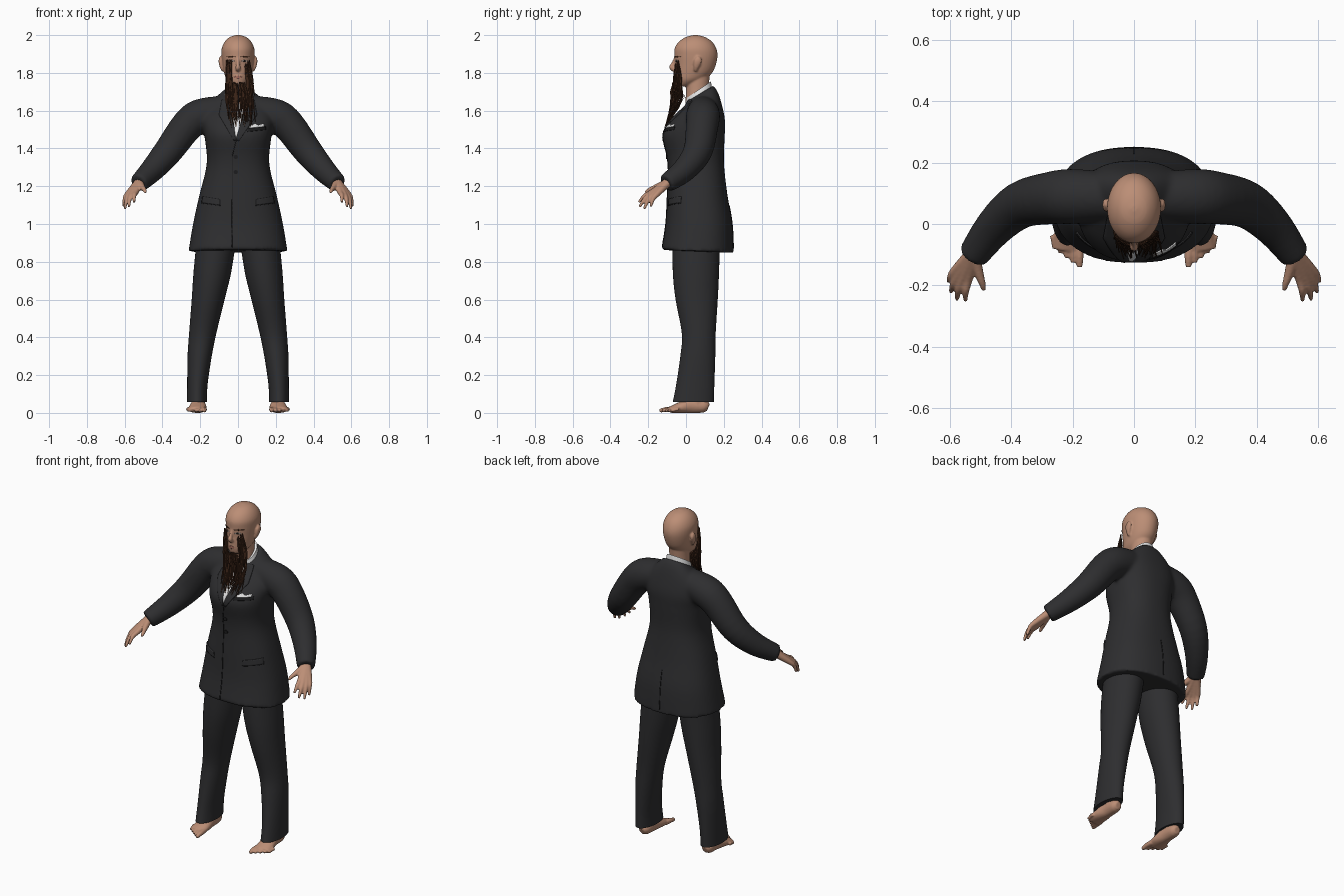
import bpy, bmesh, math, random
from mathutils import Vector
from mathutils.bvhtree import BVHTree

random.seed(4)
if "Cube" in bpy.data.objects:
    bpy.data.objects.remove(bpy.data.objects["Cube"])


def material(name, *rgb):
    m = bpy.data.materials.new(name)
    m.use_nodes = True
    m.diffuse_color = (*rgb, 1)
    m.node_tree.nodes["Principled BSDF"].inputs["Base Color"].default_value = (*rgb, 1)
    return m


SKIN = material("skin", .5, .27, .18)
SUIT = material("charcoal suit", .027, .027, .029)
TRIM = material("dark trim", .012, .012, .013)
SHIRT = material("white cotton", .8, .8, .8)
HAIR = material("brown hair", .045, .018, .009)
LIPS = material("lips", .36, .15, .11)
EYE = material("eye white", .55, .5, .47)
PUPIL = material("dark iris", .015, .01, .008)


def spline(rows, k):
    """Smoothly interpolate rows of numbers."""
    out = []
    for i in range(len(rows) - 1):
        a, b, c, d = rows[max(i - 1, 0)], rows[i], rows[i + 1], rows[min(i + 2, len(rows) - 1)]
        for j in range(k):
            t = j / k
            out.append([q + t / 2 * (r - p + t * (2*p - 5*q + 4*r - s + t * (3*(q - r) + s - p)))
                        for p, q, r, s in zip(a, b, c, d)])
    return out + [list(rows[-1])]


def skin_rings(bm, rings):
    loops = [[bm.verts.new(p) for p in ring] for ring in rings]
    n = len(loops[0])
    for a, b in zip(loops, loops[1:]):
        for i in range(n):
            bm.faces.new((a[i], a[(i + 1) % n], b[(i + 1) % n], b[i]))
    bm.faces.new(loops[0][::-1])
    bm.faces.new(loops[-1])


def column(bm, rows, s=1, k=5, n=40, power=2.0):
    """Stack of level sections: z, centre x, front y, back y, half width, tilt."""
    rings = []
    for z, x, front, back, rx, tilt in spline(rows, k):
        ring = []
        for i in range(n):
            a = math.tau * i / n
            c, d = [math.copysign(abs(v) ** (2 / power), v) for v in (math.cos(a), math.sin(a))]
            dy = d * (back - front) / 2
            ring.append((s * (x + c * rx), (front + back) / 2 + dy, z + tilt * dy))
        rings.append(ring)
    skin_rings(bm, rings)


def tube(bm, rows, s=1, k=4, n=16, ref=(0, 0, 1)):
    """Path rows: x, y, z, sideways radius, upward radius."""
    rows = spline([r if len(r) == 5 else (*r, r[3]) for r in rows], k)
    pts = [Vector((s * r[0], r[1], r[2])) for r in rows]
    rings = []
    for i, (p, r) in enumerate(zip(pts, rows)):
        d = (pts[min(i + 1, len(pts) - 1)] - pts[max(i - 1, 0)]).normalized()
        side = d.cross(Vector(ref)).normalized()
        up = side.cross(d)
        rings.append([p + side * math.cos(a) * r[3] + up * math.sin(a) * r[4]
                      for a in (math.tau * j / n for j in range(n))])
    skin_rings(bm, rings)


def finish(bm, name, mat, voxel=0, smooth=0):
    bmesh.ops.recalc_face_normals(bm, faces=bm.faces)
    me = bpy.data.meshes.new(name)
    bm.to_mesh(me)
    bm.free()
    me.materials.append(mat)
    me.shade_smooth()
    me.set_sharp_from_angle(angle=math.radians(50))
    ob = bpy.data.objects.new(name, me)
    bpy.context.collection.objects.link(ob)
    if voxel:
        mod = ob.modifiers.new("Blend", 'REMESH')
        mod.mode, mod.voxel_size, mod.use_smooth_shade = 'VOXEL', voxel, True
        mod = ob.modifiers.new("Soften", 'SMOOTH')
        mod.factor, mod.iterations = .5, smooth
    return ob


def surface(ob):
    bpy.context.view_layer.update()
    return BVHTree.FromObject(ob, bpy.context.evaluated_depsgraph_get())


def hit_y(tree, x, z, side=-1):
    hit = tree.ray_cast(Vector((x, side, z)), Vector((0, -side, 0)))[0]
    return hit.y if hit else 0


def along(pts, t):
    f = t * (len(pts) - 1)
    i = min(int(f), len(pts) - 2)
    return Vector(pts[i]).lerp(Vector(pts[i + 1]), f - i)


def patch(name, tree, edge_a, edge_b, mat, thick=.006, side=-1, rows=18, cols=6):
    """Thin plate between two x,z polylines, laid on a surface."""
    bm = bmesh.new()
    grid = []
    for i in range(rows + 1):
        a, b = along(edge_a, i / rows), along(edge_b, i / rows)
        line = [a.lerp(b, j / cols) for j in range(cols + 1)]
        grid.append([bm.verts.new((p.x, hit_y(tree, p.x, p.y, side), p.y)) for p in line])
    for a, b in zip(grid, grid[1:]):
        for j in range(cols):
            bm.faces.new((a[j], a[j + 1], b[j + 1], b[j]))
    ob = finish(bm, name, mat)
    mod = ob.modifiers.new("Thickness", 'SOLIDIFY')
    mod.thickness, mod.offset = thick, 0


# Jacket: body and sleeves blended together
bm = bmesh.new()
column(bm, [(.855, 0, -.13, .252, .262, -.04), (1, 0, -.108, .245, .238, 0), (1.15, 0, -.1, .22, .205, 0),
            (1.28, 0, -.095, .204, .172, 0), (1.36, 0, -.102, .2, .165, 0), (1.47, 0, -.122, .205, .178, 0),
            (1.55, 0, -.08, .206, .188, 0), (1.62, 0, -.02, .19, .165, .1), (1.665, 0, .0, .168, .115, .4),
            (1.69, 0, .0, .145, .08, .6)], power=2.35, n=56)
for s in (-1, 1):
    tube(bm, [(.08, .09, 1.6, .08), (.2, .09, 1.572, .09), (.27, .085, 1.52, .086), (.37, .062, 1.385, .077),
              (.455, -.01, 1.285, .064), (.527, -.105, 1.215, .05)], s, n=28)
jacket = finish(bm, "jacket", SUIT, .01, 6)
cloth = surface(jacket)

# Trousers
bm = bmesh.new()
for s in (-1, 1):
    column(bm, [(.058, .217, -.07, .147, .053, 0), (.15, .215, -.052, .15, .054, 0), (.3, .203, -.03, .155, .064, 0),
                (.42, .187, -.022, .157, .072, 0), (.6, .158, -.055, .168, .087, 0),
                (.75, .135, -.07, .175, .1, 0), (.95, .11, -.07, .18, .105, 0)], s)
finish(bm, "trousers", SUIT)

# Shirt collar
bm = bmesh.new()
column(bm, [(1.63, 0, -.005, .14, .082, .6), (1.67, 0, -.004, .138, .074, .65), (1.71, 0, 0, .132, .066, .68)])
finish(bm, "shirt_collar", SHIRT)

# Head, neck, nose and ears
bm = bmesh.new()
column(bm, [(1.728, 0, -.045, .02, .026, 0), (1.74, 0, -.056, .05, .043, 0), (1.765, 0, -.062, .1, .062, 0),
            (1.8, 0, -.062, .138, .073, 0), (1.84, 0, -.06, .157, .081, 0), (1.89, 0, -.062, .167, .087, 0),
            (1.93, 0, -.06, .16, .086, 0), (1.965, 0, -.038, .138, .07, 0), (1.99, 0, 0, .1, .043, 0),
            (2, 0, .04, .06, .01, 0)])
column(bm, [(1.6, 0, -.005, .12, .06, 0), (1.72, 0, .0, .12, .055, 0), (1.82, 0, .0, .13, .055, 0)])
tube(bm, [(0, -.053, 1.885, .008), (0, -.068, 1.85, .009), (0, -.076, 1.83, .014), (0, -.062, 1.816, .012)],
     ref=(0, 1, 0))
tube(bm, [(0, -.055, 1.785, .022, .008), (0, -.055, 1.77, .022, .009)], ref=(0, 1, 0))
for s in (-1, 1):
    tube(bm, [(.078, .05, 1.81, .008), (.088, .055, 1.835, .01, .016), (.093, .063, 1.865, .01, .021),
              (.09, .065, 1.885, .007, .01)], s, ref=(0, 1, 0))
face = surface(finish(bm, "head", SKIN, .005, 4))

# Painted face details
patch("lips", face, [(-.024, 1.778), (0, 1.786), (.024, 1.778)], [(-.024, 1.777), (0, 1.767), (.024, 1.777)], LIPS, .003)
for s, tag in ((-1, "right"), (1, "left")):
    for part, mat, x, w, z, h, t in (("eye", EYE, .034, .015, 1.864, .006, .003),
                                     ("iris", PUPIL, .034, .007, 1.864, .006, .005),
                                     ("eyebrow", HAIR, .038, .024, 1.886, .004, .006)):
        xs = [s * (x - w), s * x, s * (x + w)]
        patch(f"{tag}_{part}", face, [(xs[0], z), (xs[1], z + h), (xs[2], z)],
              [(xs[0], z - h / 2), (xs[1], z - h), (xs[2], z - h / 2)], mat, t)

# Beard and long lash strands hanging over the face and chest
bm = bmesh.new()
for i in range(110):
    x = random.choice((-1, 1)) * random.uniform(.004, .062)
    outer = abs(x) > .036
    top = random.uniform(1.8, 1.872) if outer else random.uniform(1.735, 1.752)
    end = random.uniform(1.51, 1.68)
    y = -.07 + 8 * x * x
    x_end = x * random.uniform(.6, 1.2) + random.uniform(0, .028)
    y_end = -.115 + (end - 1.51) * random.uniform(.3, .7)
    mid = (top + end) / 2
    tube(bm, [(x, y, top, .003), (x * 1.15 + .008, y - random.uniform(-.02, .012), mid, .0055, .004),
              (x_end, y_end, end, .0012)], n=5, ref=(0, 1, 0))
finish(bm, "beard_strands", HAIR)

# Hands
bm = bmesh.new()
fingers = [((.54, -.178, 1.17), (.55, -.25, 1.115)), ((.56, -.18, 1.162), (.578, -.246, 1.09)),
           ((.575, -.17, 1.157), (.598, -.222, 1.08)), ((.585, -.153, 1.158), (.605, -.187, 1.092))]
for s in (-1, 1):
    for knuckle, tip in fingers:
        k, t = Vector(knuckle), Vector(tip)
        bend = k.lerp(t, .5) + Vector((.004, -.004, .008))
        tube(bm, [(.517, -.085, 1.23, .024), (*k, .015), (*bend, .0115), (*t, .007)], s)
    tube(bm, [(.52, -.11, 1.215, .02), (.505, -.165, 1.192, .015), (.495, -.195, 1.18, .011), (.49, -.217, 1.167, .007)], s)
finish(bm, "hands", SKIN, .005, 3)

# Bare feet with toes
bm = bmesh.new()
for s in (-1, 1):
    tube(bm, [(.21, .118, .028, .018, .02), (.21, .095, .035, .033, .034), (.21, .03, .04, .037, .042),
              (.213, -.03, .028, .047, .03), (.218, -.085, .016, .046, .016)], s, n=24)
    tube(bm, [(.21, .06, .03, .035), (.212, .06, .14, .035)], s, ref=(0, 1, 0))
    for i in range(5):
        x, r = .178 + .021 * i, .015 - .0012 * i
        tube(bm, [(x + .004, -.06 + .006 * i, .02, r), (x, -.105 + .013 * i, .018, r * .9),
                  (x, -.14 + .015 * i, .011, r * .65)], s)
for v in bm.verts:
    v.co.z = max(v.co.z, 0)
finish(bm, "feet", SKIN, .005, 2)

# Shirt front, lapels and front opening
patch("shirt_front", cloth, [(-.05, 1.655), (-.012, 1.46)], [(.05, 1.655), (-.008, 1.46)], SHIRT, .004)
for s, tag in ((-1, "right"), (1, "left")):
    patch(f"{tag}_lapel", cloth, [(s * .05, 1.66), (s * .025, 1.56), (-.012, 1.445)],
          [(s * .085, 1.655), (s * .1, 1.575), (-.008 + s * .012, 1.44)], SUIT, .009)
    # Hip pocket flaps
    patch(f"{tag}_pocket_flap", cloth, [(s * .095, 1.13), (s * .185, 1.145)],
          [(s * .095, 1.1), (s * .19, 1.112)], SUIT, .009)
    patch(f"{tag}_pocket_seam", cloth, [(s * .093, 1.1), (s * .19, 1.112)],
          [(s * .093, 1.096), (s * .19, 1.108)], TRIM)
patch("front_opening", cloth, [(-.01, 1.45), (-.032, 1.36), (-.034, .875)], [(-.006, 1.45), (-.028, 1.36), (-.03, .875)],
      TRIM, .005, rows=40, cols=1)
patch("back_vent", cloth, [(-.002, 1.1), (-.002, .87)], [(.002, 1.1), (.002, .87)], TRIM, .005, side=1, cols=1)

# Breast pocket with folded handkerchief
patch("breast_pocket", cloth, [(.05, 1.505), (.145, 1.515)], [(.05, 1.488), (.145, 1.498)], TRIM)
patch("pocket_square", cloth, [(.062, 1.517), (.09, 1.53), (.105, 1.52), (.135, 1.53)],
      [(.06, 1.506), (.135, 1.514)], SHIRT, .008)

# Buttons
bm = bmesh.new()
for z in (1.275, 1.355):
    y = hit_y(cloth, -.012, z)
    tube(bm, [(-.012, y + .004, z, .011), (-.012, y - .006, z, .011)], k=1)
finish(bm, "buttons", TRIM)
